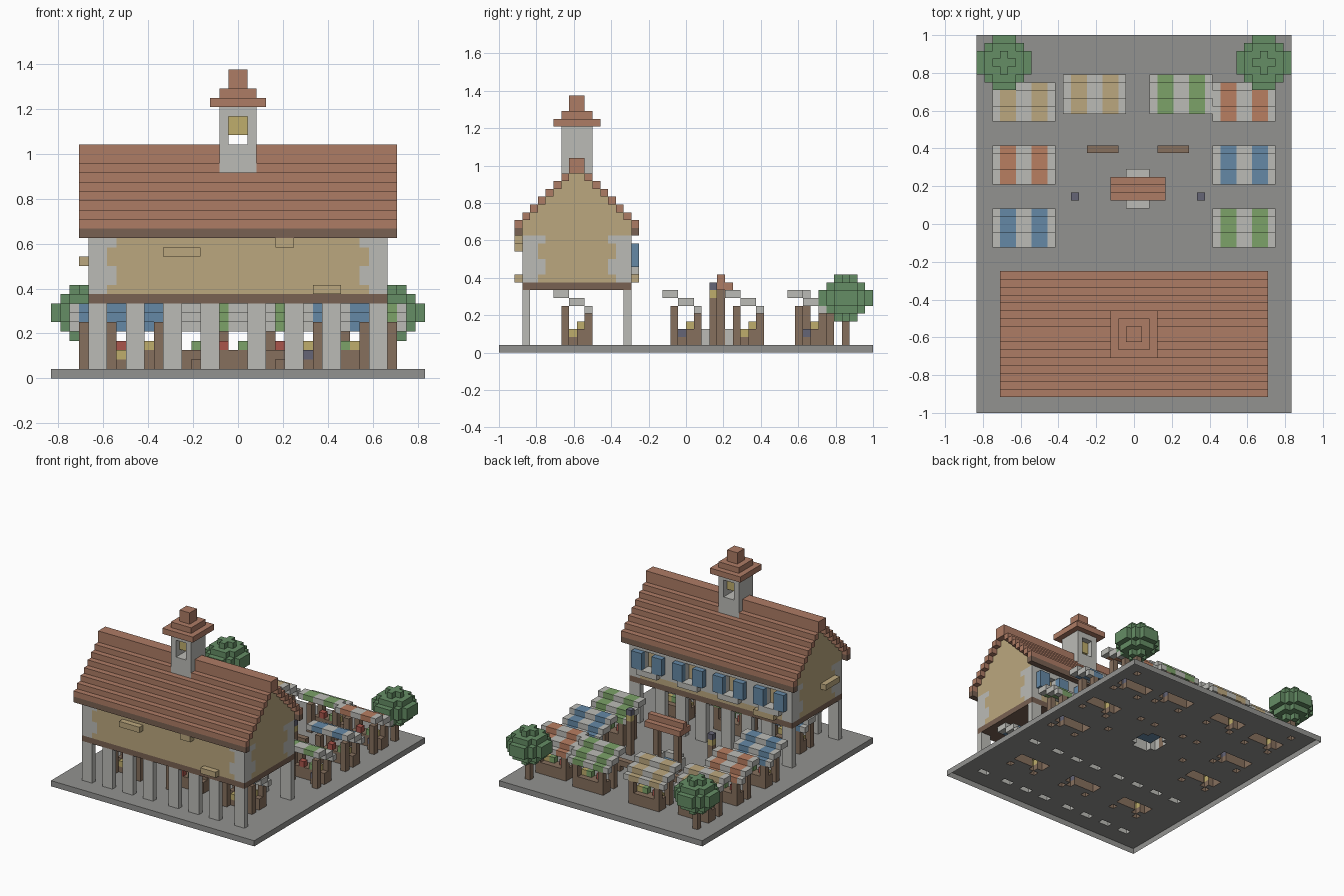
import bpy, bmesh, math

if "Cube" in bpy.data.objects:
    bpy.data.objects.remove(bpy.data.objects["Cube"])

U = 1 / 24                      # block size
cells = {}                      # block position -> part name
colour = {}                     # part name -> colour (None = plain grey)

ROOF, WOOD, DARK = (.42, .20, .13), (.24, .16, .11), (.19, .12, .085)
TAN, STONE, PAVING = (.50, .39, .21), (.50, .50, .47), (.29, .29, .28)
BLUE, GREEN, LEAF = (.13, .25, .38), (.20, .36, .14), (.13, .27, .13)
ORANGE, RED, SLATE, YELLOW = (.48, .21, .12), (.40, .09, .07), (.13, .13, .18), (.52, .42, .15)


def box(part, col, x0, x1, y0, y1, z0, z1):
    colour[part] = col
    for x in range(x0, x1):
        for y in range(y0, y1):
            for z in range(z0, z1):
                cells[x, y, z] = part


def carve(x0, x1, y0, y1, z0, z1):
    for k in [k for k in cells if x0 <= k[0] < x1 and y0 <= k[1] < y1 and z0 <= k[2] < z1]:
        del cells[k]


def stall(name, x, y, col, flip):
    # striped awning in three steps
    for y0, y1, z in ((0, 2, 7), (2, 4, 6), (4, 5, 5)):
        box(name + "_awning", STONE, x, x + 8, y + y0, y + y1, z, z + 1)
        for s in (1, 5):
            box(name + "_stripes", col, x + s, x + s + 2, y + y0, y + y1, z, z + 1)
    # posts, counter and crates
    f = name + "_frame"
    for px in (x + 1, x + 6):
        box(f, WOOD, px, px + 1, y + 1, y + 2, 1, 6)
        box(f, WOOD, px, px + 1, y + 4, y + 5, 1, 5)
    box(f, WOOD, x + 1, x + 7, y + 3, y + 5, 1, 3)
    cx = x + (5 if flip else 2)
    box(f, WOOD, cx, cx + 1, y + 2, y + 3, 1, 2)
    box(name + "_crate", SLATE if flip else YELLOW, cx, cx + 1, y + 2, y + 3, 2, 3)
    # goods on the counter
    for i, (gx, gc) in enumerate(((2, RED), (4, GREEN), (5, YELLOW))):
        box(f"{name}_goods_{i}", gc, x + gx, x + gx + 1, y + 3, y + 4, 3, 4)


# paved ground
box("paving", PAVING, -20, 20, -24, 24, 0, 1)

# hall: arcade pillars, floor beam, walls
for i in range(8):
    px = math.floor(-16 + i * 30 / 7)
    for py in (-21, -8):
        box("arcade_pillars", STONE, px, px + 2, py, py + 1, 1, 8)
box("floor_beam", DARK, -16, 16, -21, -7, 8, 9)
box("hall_wall", TAN, -16, 16, -21, -7, 9, 16)

# corner stones of alternating length
for z in range(9, 15):
    w = 2 + (z // 2) % 2
    for x0, x1 in ((-16, -16 + w), (16 - w, 16)):
        for y0, y1 in ((-21, -20), (-8, -7)):
            box("corner_stones", STONE, x0, x1, y0, y1, z, z + 1)
    for x in (-16, 15):
        for y0, y1 in ((-21, -21 + w), (-7 - w, -7)):
            box("corner_stones", STONE, x, x + 1, y0, y1, z, z + 1)

# rear facade with windows, sills and shutters
box("rear_facade", STONE, -16, 16, -8, -7, 10, 15)
for c in (-12, -4, 4, 12):
    carve(c - 1, c + 1, -8, -7, 11, 14)
    box("window_sills", STONE, c - 2, c + 2, -7, -6, 10, 11)
    for sx in (c - 3, c + 1):
        box("shutters", BLUE, sx, sx + 2, -7, -6, 11, 14)

# projecting wall blocks
for x0, x1, y0, y1, z in ((-8, -4, -22, -21, 13), (4, 6, -22, -21, 14), (8, 11, -22, -21, 9),
                          (-17, -16, -19, -15, 12), (-13, -9, -7, -6, 9)):
    box("wall_blocks", TAN, x0, x1, y0, y1, z, z + 1)

# stepped roof over solid gables
for y in (-22, -7):
    box("eave_boards", DARK, -17, 17, y, y + 1, 15, 16)
for k in range(8):
    box("gables", TAN, -16, 16, -21 + k, -7 - k, 16 + k, 17 + k)
    for y in (-22 + k, -7 - k):
        box("hall_roof", ROOF, -17, 17, y, y + 1, 16 + k, 17 + k)
box("hall_roof", ROOF, -17, 17, -15, -13, 24, 25)

# bell tower
box("bell_tower", STONE, -2, 2, -16, -12, 22, 29)
carve(-1, 1, -16, -12, 25, 28)
box("bell", YELLOW, -1, 1, -15, -13, 26, 28)
for r, z0, z1 in ((3, 29, 30), (2, 30, 31), (1, 31, 33)):
    box("tower_roof", ROOF, -r, r, -14 - r, -14 + r, z0, z1)

# market stalls in the square and under the hall
layout = [(-18, 13, TAN), (-18, 5, ORANGE), (-18, -3, BLUE), (10, 13, ORANGE), (10, 5, BLUE),
          (10, -3, GREEN), (-9, 14, TAN), (2, 14, GREEN),
          (-15, -17, BLUE), (-4, -17, GREEN), (7, -17, BLUE)]
for i, (x, y, col) in enumerate(layout):
    stall(f"stall_{i + 1}", x, y, col, i % 2)

# well: round basin, water, posts, little roof
for x in range(-2, 3):
    for y in range(2, 7):
        dx, dy = abs(x), abs(y - 4)
        if dx + dy == 4:
            continue
        if max(dx, dy) == 2:
            box("well_basin", STONE, x, x + 1, y, y + 1, 1, 3)
        else:
            box("well_water", BLUE, x, x + 1, y, y + 1, 1, 2)
for x in (-2, 2):
    box("well_posts", WOOD, x, x + 1, 4, 5, 1, 8)
box("well_roof", ROOF, -3, 4, 3, 6, 8, 9)
box("well_roof", ROOF, -3, 4, 4, 5, 9, 10)

# lamp posts
for x in (-8, 8):
    box("lamp_posts", WOOD, x, x + 1, 3, 4, 1, 7)
    box("lamps", YELLOW, x, x + 1, 3, 4, 7, 8)
    box("lamp_caps", SLATE, x, x + 1, 3, 4, 8, 9)

# benches
for x in (-6, 3):
    box("benches", WOOD, x, x + 4, 9, 10, 2, 3)
    for lx in (x, x + 3):
        box("benches", WOOD, lx, lx + 1, 9, 10, 1, 2)

# trees
for cx in (-17, 16):
    for dx in range(-3, 4):
        for dy in range(-3, 4):
            for z in range(4, 10):
                if dx * dx + dy * dy + 1.45 * (z - 6.5) ** 2 <= 11:
                    box("tree_crowns", LEAF, cx + dx, cx + dx + 1, 20 + dy, 21 + dy, z, z + 1)
    box("tree_trunks", WOOD, cx, cx + 1, 20, 21, 1, 5)


def build(part, blocks):
    """Mesh only the exposed block faces; the ground side stays open."""
    bm, verts = bmesh.new(), {}
    for p in blocks:
        for a in range(3):
            b, c = (a + 1) % 3, (a + 2) % 3
            for s in (0, 1):
                n = list(p)
                n[a] += 1 if s else -1
                if tuple(n) in cells or n[2] < 0:
                    continue
                loop = []
                for i, j in ((0, 0), (1, 0), (1, 1), (0, 1)):
                    q = list(p)
                    q[a] += s
                    q[b] += i
                    q[c] += j
                    q = tuple(q)
                    if q not in verts:
                        verts[q] = bm.verts.new([v * U for v in q])
                    loop.append(verts[q])
                bm.faces.new(loop if s else loop[::-1])
    me = bpy.data.meshes.new(part)
    bm.to_mesh(me)
    bm.free()
    col = colour[part]
    mat = bpy.data.materials.get(str(col)) or bpy.data.materials.new(str(col))
    mat.diffuse_color = (*col, 1)
    mat.use_nodes = True
    mat.node_tree.nodes["Principled BSDF"].inputs["Base Color"].default_value = mat.diffuse_color
    me.materials.append(mat)
    bpy.context.collection.objects.link(bpy.data.objects.new(part, me))


groups = {}
for pos, part in cells.items():
    groups.setdefault(part, []).append(pos)
for part, blocks in groups.items():
    build(part, blocks)
